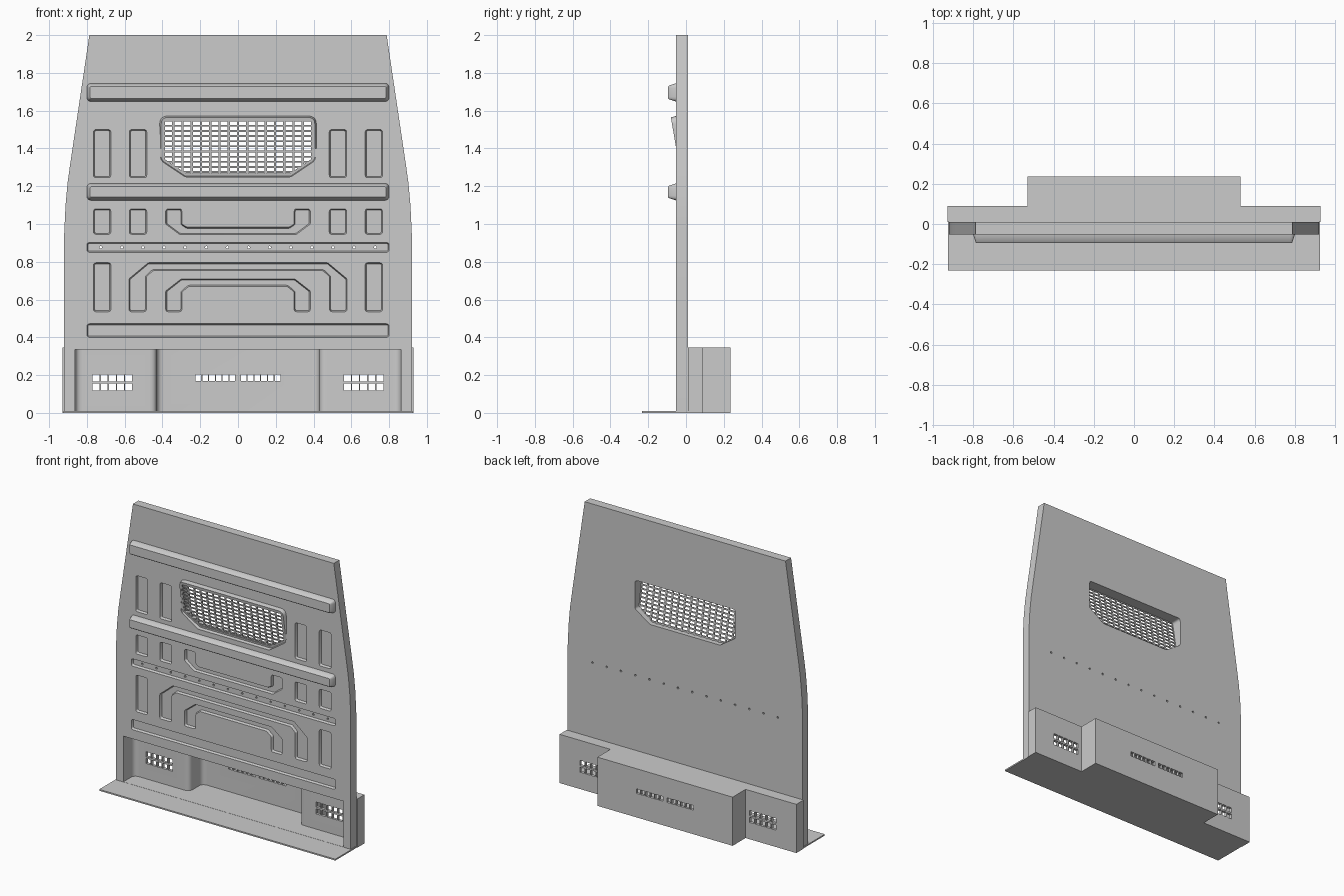
import bpy, bmesh, math
from mathutils import Vector

if "Cube" in bpy.data.objects:
    bpy.data.objects.remove(bpy.data.objects["Cube"])

FRONT, BACK = -0.052, 0.01


def fillet(pts, r, n=5):
    pts = [Vector(p) for p in pts]
    out = []
    for i, p in enumerate(pts):
        a, b = pts[i - 1] - p, pts[(i + 1) % len(pts)] - p
        ang = a.angle(b)
        if ang > 3.1:
            out.append(p)
            continue
        t = min(r / math.tan(ang / 2), 0.45 * a.length, 0.45 * b.length)
        s, e = p + a.normalized() * t, p + b.normalized() * t
        for j in range(n):
            k = j / (n - 1)
            out.append(s * (1 - k) ** 2 + p * 2 * k * (1 - k) + e * k * k)
    return out


def inset(pts, d):
    """Move an outline inwards by d."""
    area = sum(pts[i - 1].cross(pts[i]) for i in range(len(pts)))
    s = 1 if area > 0 else -1
    out = []
    for i, p in enumerate(pts):
        e1, e2 = (p - pts[i - 1]).normalized(), (pts[(i + 1) % len(pts)] - p).normalized()
        n1, n2 = Vector((-e1.y, e1.x)) * s, Vector((-e2.y, e2.x)) * s
        m = (n1 + n2).normalized()
        out.append(p + m * d / m.dot(n1))
    return out


def at_y(pts, y):
    return [(p[0], y(p[1]) if callable(y) else y, p[1]) for p in pts]


def loft(bm, loops, ring=False):
    vs = [[bm.verts.new(c) for c in l] for l in loops]
    n = len(vs[0])
    pairs = list(zip(vs, vs[1:])) + ([(vs[-1], vs[0])] if ring else [])
    for a, b in pairs:
        for i in range(n):
            j = (i + 1) % n
            bm.faces.new((a[i], a[j], b[j], b[i]))
    if not ring:
        bm.faces.new(vs[0])
        bm.faces.new(vs[-1])


def box(bm, x0, x1, y0, y1, z0, z1):
    loft(bm, [[(x0, y0, z), (x1, y0, z), (x1, y1, z), (x0, y1, z)] for z in (z0, z1)])


def finish(name, bm):
    bmesh.ops.recalc_face_normals(bm, faces=bm.faces[:])
    me = bpy.data.meshes.new(name)
    bm.to_mesh(me)
    bm.free()
    ob = bpy.data.objects.new(name, me)
    bpy.context.collection.objects.link(ob)
    return ob


def activate(ob):
    bpy.ops.object.select_all(action='DESELECT')
    ob.select_set(True)
    bpy.context.view_layer.objects.active = ob


def cut(ob, cutter):
    cutter.hide_render = True
    m = ob.modifiers.new("cut", 'BOOLEAN')
    m.operation, m.solver, m.object = 'DIFFERENCE', 'EXACT', cutter
    activate(ob)
    bpy.ops.object.modifier_apply(modifier=m.name)


def rect(x0, x1, z0, z1):
    return [(x0, z0), (x1, z0), (x1, z1), (x0, z1)]


def sym(half):
    """Complete a right-hand half outline with its mirror image."""
    return half + [(-x, z) for x, z in reversed(half)]


# Main panel with tapering upper sides
bm = bmesh.new()
side = sym([(0.92, 0), (0.92, 0.95), (0.913, 1.1), (0.902, 1.22), (0.888, 1.32), (0.787, 2)])
loft(bm, [at_y(side, FRONT), at_y(side, BACK)])
panel = finish("bulkhead_panel", bm)

# Shallow pressed pockets in the front
pockets = [rect(-0.8, 0.8, 0.85, 0.902), rect(-0.8, 0.8, 0.4, 0.472)]
for x0, x1, z0, z1 in [(0.673, 0.765, 1.245, 1.5), (0.483, 0.575, 1.245, 1.5),
                       (0.673, 0.765, 0.945, 1.08), (0.483, 0.575, 0.945, 1.08),
                       (0.673, 0.765, 0.535, 0.795)]:
    pockets += [rect(x0, x1, z0, z1), rect(-x1, -x0, z0, z1)]
for right in [
    [(0.31, 0.945), (0.383, 1.0), (0.383, 1.08), (0.297, 1.08), (0.297, 1.0), (0.27, 0.983)],
    [(0.45, 0.753), (0.485, 0.72), (0.485, 0.535), (0.577, 0.535), (0.577, 0.71), (0.475, 0.795)],
    [(0.26, 0.67), (0.297, 0.64), (0.297, 0.535), (0.383, 0.535), (0.383, 0.645), (0.3, 0.71)],
]:
    pockets.append(sym(right))
bm = bmesh.new()
for p in pockets:
    o = fillet(p, 0.014, 4)
    loft(bm, [at_y(o, -0.08), at_y(o, FRONT), at_y(inset(o, 0.006), FRONT + 0.018)])
pocket_cutter = finish("pocket_cutter", bm)

# Window opening and row of bolt holes
window = fillet(sym([(0.28, 1.245), (0.415, 1.335), (0.415, 1.4), (0.415, 1.572)]), 0.045, 6)
bm = bmesh.new()
w = inset(window, 0.004)
loft(bm, [at_y(w, -0.1), at_y(w, 0.1)])
for i in range(14):
    cx = (i - 6.5) * 0.1118
    c = [(cx + 0.007 * math.cos(a * math.pi / 5), 0.876 + 0.007 * math.sin(a * math.pi / 5))
         for a in range(10)]
    loft(bm, [at_y(c, -0.1), at_y(c, 0.1)])
through_cutter = finish("through_cutter", bm)

# Foot well: shallow sides, deep centre, rounded corners
well = fillet(sym([(0.43, 0.215), (0.43, 0.07), (0.862, 0.07), (0.862, -0.13)]), 0.04, 7)
bm = bmesh.new()
loft(bm, [[(x, y, z) for x, y in well] for z in (0.011, 0.335)])
well_cutter = finish("well_cutter", bm)

# Rear housing behind the foot well
bm = bmesh.new()
plan = sym([(0.53, 0.235), (0.53, 0.09), (0.928, 0.09), (0.928, BACK)])
loft(bm, [[(x, y, z) for x, y in plan] for z in (0, 0.345)])
housing = finish("rear_housing", bm)

# Ventilation slots in the housing
bm = bmesh.new()
for s in (-1, 1):
    for i in range(5):
        x = s * (0.579 + i * 0.043)
        for z in (0.137, 0.185):
            box(bm, x - 0.018, x + 0.018, 0.03, 0.3, z - 0.018, z + 0.018)
    for i in range(6):
        x = s * (0.03 + i * 0.036)
        box(bm, x - 0.015, x + 0.015, 0.15, 0.3, 0.17, 0.203)
vent_cutter = finish("vent_cutter", bm)

cut(panel, pocket_cutter)
cut(panel, through_cutter)
cut(panel, well_cutter)
cut(housing, well_cutter)
cut(housing, vent_cutter)
for c in (pocket_cutter, through_cutter, well_cutter, vent_cutter):
    bpy.data.objects.remove(c)

# Raised stiffening bars
bars = []
for name, z0, z1 in [("upper_bar", 1.648, 1.745), ("middle_bar", 1.125, 1.215)]:
    bm = bmesh.new()
    o = fillet(rect(-0.8, 0.8, z0, z1), 0.025)
    loft(bm, [at_y(o, FRONT + 0.004), at_y(o, FRONT), at_y(inset(o, 0.012), -0.09),
              at_y(inset(o, 0.017), -0.095)])
    bars.append(finish(name, bm))


# Window frame on a slightly tilted plane
def tilt(z):
    return FRONT - 0.17 * (z - 1.4)


bm = bmesh.new()
loft(bm, [at_y(window, FRONT), at_y(inset(window, 0.008), tilt), at_y(inset(window, 0.022), tilt),
          at_y(inset(window, 0.022), BACK), at_y(window, BACK)], ring=True)
frame = finish("window_frame", bm)

# Window grille of crossing bars
bm = bmesh.new()
for i in range(17):
    x = (i - 8) * 0.049
    low = max(1.262, 1.262 + (abs(x) - 0.275) * 0.7)
    box(bm, x - 0.0055, x + 0.0055, 0.002, 0.009, low, 1.556)
for i in range(11):
    z = 1.275 + i * 0.0272
    half = min(0.4, 0.283 + (z - 1.256) / 0.68)
    box(bm, -half, half, 0.002, 0.009, z - 0.0045, z + 0.0045)
for v in bm.verts:
    v.co.y += tilt(v.co.z)
grille = finish("window_grille", bm)

# Floor plate
bm = bmesh.new()
box(bm, -0.925, 0.925, -0.232, 0.05, 0, 0.01)
floor = finish("floor_plate", bm)

for ob in [panel, housing, frame] + bars:
    activate(ob)
    bpy.ops.object.shade_smooth_by_angle(angle=math.radians(32))
